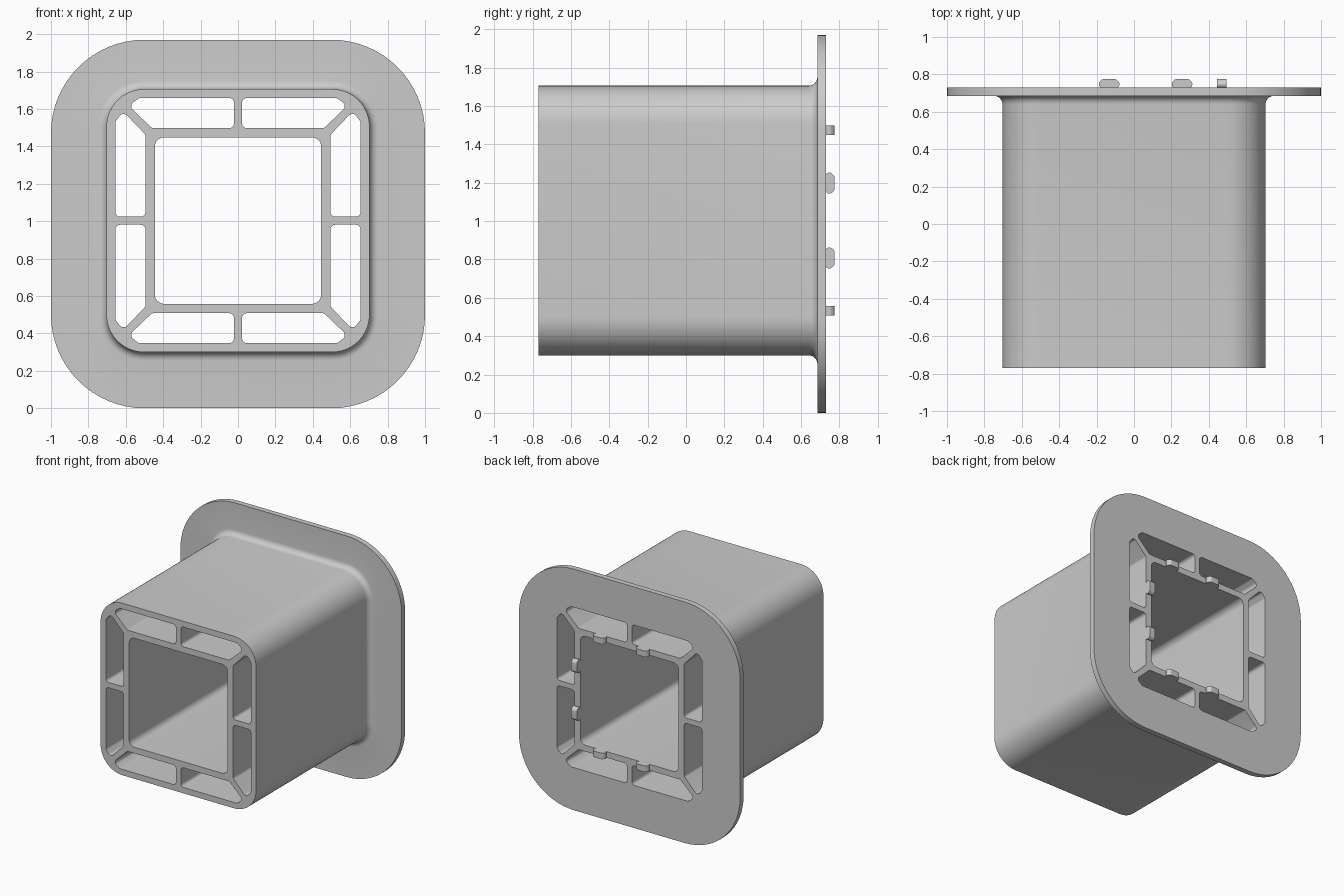
import bpy, bmesh, math
from mathutils import Vector

if "Cube" in bpy.data.objects:
    bpy.data.objects.remove(bpy.data.objects["Cube"])

FRONT, STEP, BACK, TIP = -0.77, 0.685, 0.73, 0.775   # depths along y
CENTRE = 1.003                                       # height of the tube axis
WALL_IN, WALL_OUT = 0.445, 0.495                     # inner wall of the socket

grey = bpy.data.materials.new("plain grey")
grey.use_nodes = True
grey.diffuse_color = (0.6, 0.6, 0.6, 1)
grey.node_tree.nodes["Principled BSDF"].inputs["Base Color"].default_value = grey.diffuse_color


def rounded(points, radius, steps):
    """Outline with every corner replaced by an arc."""
    pts = [Vector(p) for p in points]
    out = []
    for i, p in enumerate(pts):
        a = (pts[i - 1] - p).normalized()
        b = (pts[(i + 1) % len(pts)] - p).normalized()
        half = a.angle(b) / 2
        centre = p + (a + b).normalized() * radius / math.sin(half)
        reach = radius / math.tan(half)
        start = (p + a * reach - centre).normalized()
        end = (p + b * reach - centre).normalized()
        out += [centre + start.slerp(end, k / steps) * radius for k in range(steps + 1)]
    return out


def rounded_box(w, h, radius, steps):
    return rounded([(-w, -h), (w, -h), (w, h), (-w, h)], radius, steps)


def loft(bm, rings):
    """Skin a list of equal-length rings and cap both ends."""
    rings = [[bm.verts.new(p) for p in ring] for ring in rings]
    n = len(rings[0])
    for lower, upper in zip(rings, rings[1:]):
        for i in range(n):
            j = (i + 1) % n
            bm.faces.new((lower[i], lower[j], upper[j], upper[i]))
    bm.faces.new(rings[0])
    bm.faces.new(rings[-1])


def finish(bm, name):
    bmesh.ops.recalc_face_normals(bm, faces=bm.faces)
    mesh = bpy.data.meshes.new(name)
    bm.to_mesh(mesh)
    bm.free()
    mesh.materials.append(grey)
    obj = bpy.data.objects.new(name, mesh)
    bpy.context.collection.objects.link(obj)
    return obj


def smooth(obj):
    bpy.ops.object.select_all(action='DESELECT')
    obj.select_set(True)
    bpy.context.view_layer.objects.active = obj
    bpy.ops.object.shade_smooth_by_angle(angle=math.radians(30))


def at_depth(outline, y, z=CENTRE):
    return [(p.x, y, p.y + z) for p in outline]


# Tube, fillet and flange as one lofted skin
TUBE, CORNER, FILLET = 0.703, 0.2, 0.045
body = bmesh.new()
rings = [at_depth(rounded_box(TUBE, TUBE, CORNER, 16), FRONT)]
for k in range(7):
    a = math.pi / 2 * k / 6
    grow = FILLET * (1 - math.cos(a))
    y = STEP - FILLET * (1 - math.sin(a))
    rings.append(at_depth(rounded_box(TUBE + grow, TUBE + grow, CORNER + grow, 16), y))
plate = rounded_box(1, 0.985, 0.5, 16)
rings += [at_depth(plate, STEP, 0.985), at_depth(plate, BACK, 0.985)]
loft(body, rings)
socket = finish(body, "flanged_socket")

# Square bore and eight wall cells, cut right through
cut = bmesh.new()
holes = [rounded_box(WALL_IN, WALL_IN, 0.05, 8)]
cell = [(0.495, 0.022), (0.655, 0.022), (0.655, 0.53), (0.625, 0.57), (0.60, 0.57), (0.495, 0.46)]
cell = rounded(cell, 0.024, 6)
for sx in (-1, 1):
    for sz in (-1, 1):
        holes.append([Vector((p.x * sx, p.y * sz)) for p in cell])
        holes.append([Vector((p.y * sx, p.x * sz)) for p in cell])
for hole in holes:
    loft(cut, [at_depth(hole, FRONT - 0.1), at_depth(hole, BACK + 0.1)])
cutter = finish(cut, "hole_cutter")
cutter.hide_render = True

mod = socket.modifiers.new("holes", 'BOOLEAN')
mod.operation, mod.solver, mod.object = 'DIFFERENCE', 'EXACT', cutter
bpy.context.view_layer.objects.active = socket
bpy.ops.object.modifier_apply(modifier=mod.name)
bpy.data.objects.remove(cutter)
smooth(socket)

# Small locating lugs on the back edge of the inner wall
lug = rounded([(-0.08, BACK - 0.003), (0.08, BACK - 0.003), (0.037, TIP), (-0.037, TIP)], 0.02, 5)


def add_lug(name, along, side, vertical):
    bm = bmesh.new()
    ends = []
    for wall in (WALL_IN, WALL_OUT):
        w = wall * side
        if vertical:
            ends.append([(w, p.y, CENTRE + along + p.x) for p in lug])
        else:
            ends.append([(along + p.x, p.y, CENTRE + w) for p in lug])
    loft(bm, ends)
    smooth(finish(bm, name))


for tag, x in (("right", -0.133), ("left", 0.257)):
    add_lug("top_lug_" + tag, x, 1, False)
    add_lug("bottom_lug_" + tag, x, -1, False)
for tag, z in (("lower", -0.195), ("upper", 0.195)):
    add_lug("side_lug_" + tag, z, 1, True)
